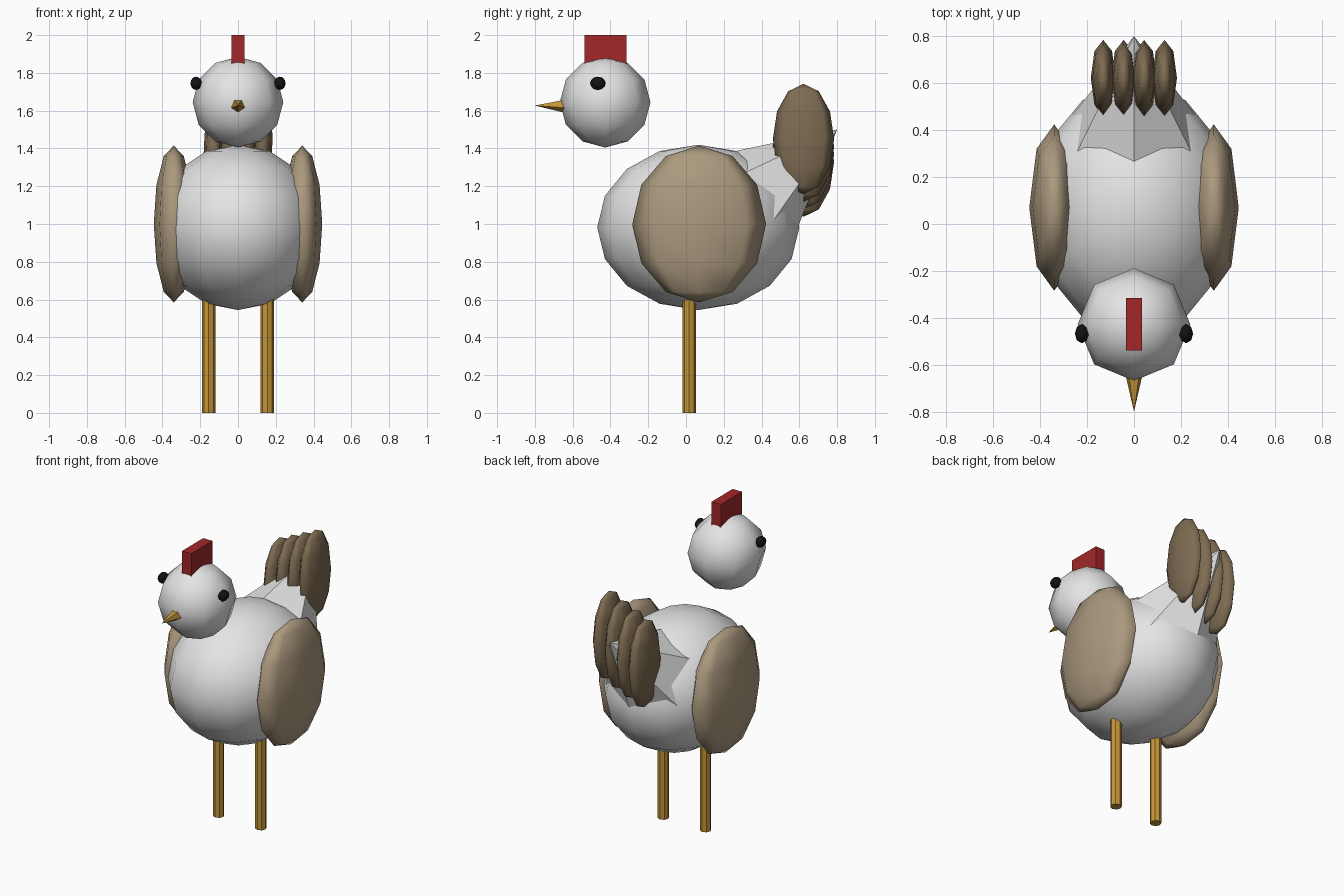
import bpy, bmesh, math
from mathutils import Matrix, Vector

if "Cube" in bpy.data.objects:
    bpy.data.objects.remove(bpy.data.objects["Cube"])


def material(name, rgb):
    m = bpy.data.materials.new(name)
    m.diffuse_color = (*rgb, 1)
    m.use_nodes = True
    m.node_tree.nodes["Principled BSDF"].inputs["Base Color"].default_value = m.diffuse_color
    return m


WHITE = material("white_plumage", (0.78, 0.78, 0.78))
TAN = material("wing_tan", (0.41, 0.32, 0.21))
BROWN = material("tail_brown", (0.21, 0.15, 0.085))
GOLD = material("beak_gold", (0.55, 0.30, 0.04))
RED = material("comb_red", (0.36, 0.02, 0.022))
BLACK = material("eye_black", (0.006, 0.006, 0.006))


def finish(name, bm, mat, smooth):
    mesh = bpy.data.meshes.new(name)
    for f in bm.faces:
        f.smooth = smooth
    bm.to_mesh(mesh)
    bm.free()
    mesh.materials.append(mat)
    ob = bpy.data.objects.new(name, mesh)
    bpy.context.collection.objects.link(ob)
    return ob


def ellipsoid(name, centre, radii, mat, segments=8, rings=6):
    bm = bmesh.new()
    bmesh.ops.create_uvsphere(bm, u_segments=segments, v_segments=rings, radius=1)
    bmesh.ops.transform(bm, verts=bm.verts,
                        matrix=Matrix.Translation(centre) @ Matrix.Diagonal((*radii, 1)))
    return finish(name, bm, mat, True)


def prism(name, base, axis, corner, r1, r2, length, sides, mat):
    """Cone or post from base along axis, with one corner facing 'corner'."""
    z, y = Vector(axis).normalized(), Vector(corner).normalized()
    x = y.cross(z)
    rot = Matrix((x, y, z)).transposed().to_4x4()
    bm = bmesh.new()
    bmesh.ops.create_cone(bm, cap_ends=True, segments=sides, radius1=r1, radius2=r2, depth=length)
    place = Matrix.Translation(base) @ rot @ Matrix.Translation((0, 0, length / 2))
    bmesh.ops.transform(bm, verts=bm.verts, matrix=place)
    bmesh.ops.remove_doubles(bm, verts=bm.verts, dist=1e-5)
    return finish(name, bm, mat, False)


# Body and head
ellipsoid("body", (0, 0.065, 0.982), (0.4375, 0.535, 0.4375), WHITE, 12, 8)
ellipsoid("head", (0, -0.428, 1.645), (0.24, 0.24, 0.24), WHITE)

# Rump cone, rising backwards out of the body
a = math.radians(40)
axis = Vector((0, math.cos(a), math.sin(a)))
prism("rump", Vector((0, 0.8, 1.5)) - axis * 0.6, axis,
      (0, -math.sin(a), math.cos(a)), 0.32, 0, 0.6, 6, WHITE)

# Beak
prism("beak", (0, -0.6, 1.627), (0, -1, 0), (0, 0, -1), 0.048, 0, 0.2, 5, GOLD)

# Comb
bm = bmesh.new()
bmesh.ops.create_cube(bm, size=1)
bmesh.ops.transform(bm, verts=bm.verts, matrix=Matrix.Translation((0, -0.427, 1.9))
                    @ Matrix.Diagonal((0.068, 0.222, 0.2, 1)))
finish("comb", bm, RED, False)

# Paired parts
for side, s in (("left", -1), ("right", 1)):
    ellipsoid(side + "_wing", (s * 0.34, 0.07, 1.0), (0.106, 0.354, 0.415), TAN)
    ellipsoid(side + "_eye", (s * 0.222, -0.467, 1.745), (0.03, 0.041, 0.035), BLACK)
    prism(side + "_leg", (s * 0.155, 0.017, 0), (0, 0, 1), (0, 1, 0),
          0.035, 0.035, 0.61, 8, GOLD)

# Tail feathers, stepping down from right to left
for i in range(4):
    ellipsoid(f"tail_feather_{i + 1}", (0.13 - i * 0.087, 0.622, 1.45 - i * 0.04),
              (0.053, 0.162, 0.292), BROWN)
